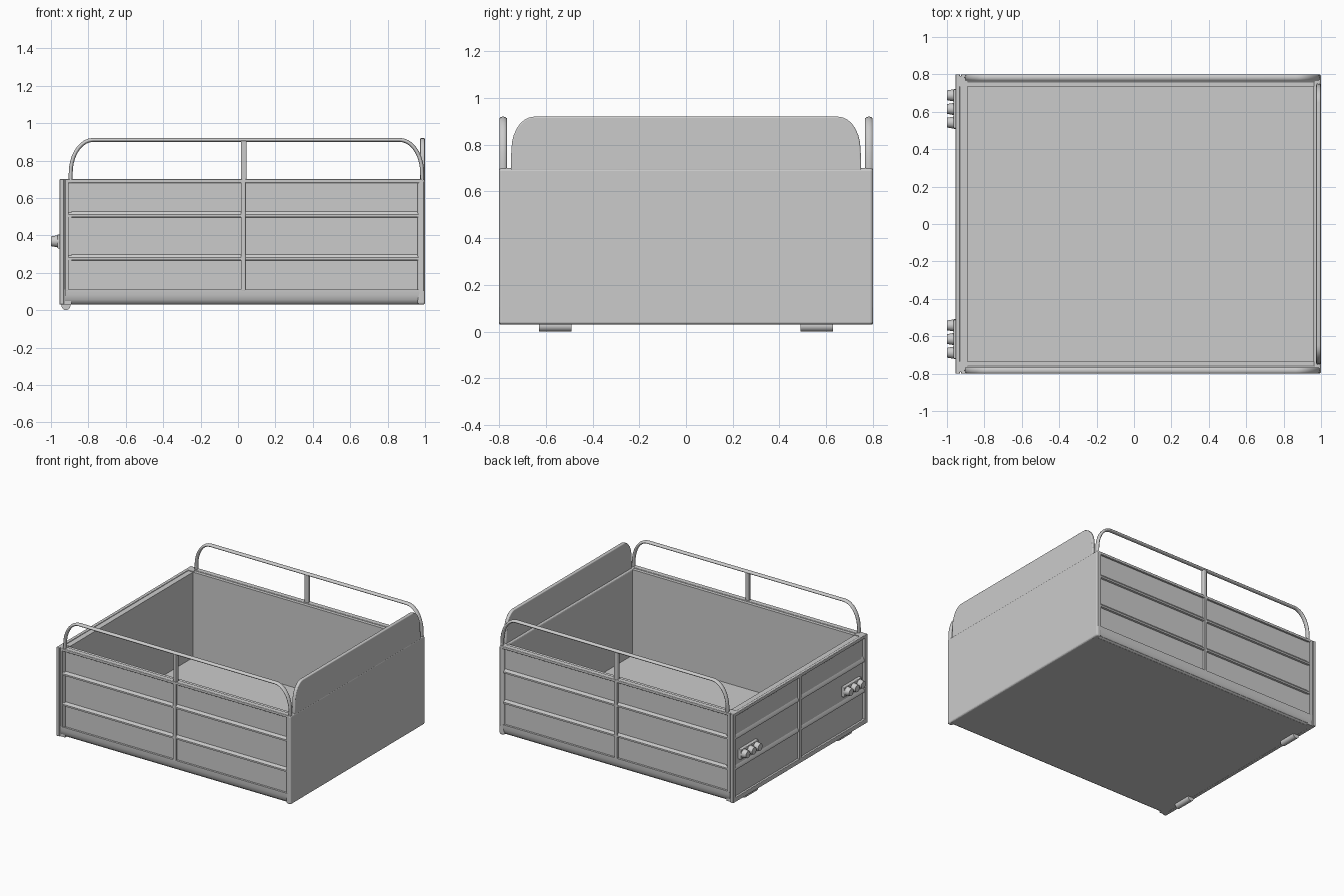
import bpy, bmesh, math
from mathutils import Matrix, Vector

if "Cube" in bpy.data.objects:
    bpy.data.objects.remove(bpy.data.objects["Cube"])


def finish(name, bm, bevel=0, mirror=False, smooth=True):
    bmesh.ops.recalc_face_normals(bm, faces=bm.faces)
    me = bpy.data.meshes.new(name)
    bm.to_mesh(me)
    bm.free()
    ob = bpy.data.objects.new(name, me)
    bpy.context.collection.objects.link(ob)
    if smooth:
        bpy.ops.object.select_all(action='DESELECT')
        ob.select_set(True)
        bpy.context.view_layer.objects.active = ob
        bpy.ops.object.shade_smooth_by_angle(angle=math.radians(35))
    if bevel:
        m = ob.modifiers.new("Bevel", 'BEVEL')
        m.width, m.segments = bevel, 3
    if mirror:
        m = ob.modifiers.new("Mirror", 'MIRROR')
        m.use_axis = (False, True, False)
    return ob


def box(name, lo, hi, bevel=0, mirror=False):
    lo, hi = Vector(lo), Vector(hi)
    bm = bmesh.new()
    bmesh.ops.create_cube(bm, size=1)
    for v in bm.verts:
        v.co = (lo + hi) / 2 + v.co * (hi - lo)
    return finish(name, bm, bevel, mirror, smooth=False)


def prism(name, pts, axis, a, b, mirror=False, bevel=0):
    """Extrude a profile along x (pts are y,z) or along y (pts are x,z)."""
    def place(p, t):
        return (t, p[0], p[1]) if axis == 'x' else (p[0], t, p[1])
    bm = bmesh.new()
    f = bm.faces.new([bm.verts.new(place(p, a)) for p in pts])
    g = bmesh.ops.extrude_face_region(bm, geom=[f])
    shift = (b - a, 0, 0) if axis == 'x' else (0, b - a, 0)
    bmesh.ops.translate(bm, vec=shift, verts=[v for v in g['geom'] if isinstance(v, bmesh.types.BMVert)])
    return finish(name, bm, bevel, mirror)


# Floor and front bulkhead
box("floor", (-0.93, -0.77, 0.03), (0.98, 0.77, 0.05))
box("bulkhead", (0.96, -0.80, 0.03), (1.0, 0.80, 0.70), 0.012)

# Side walls: recessed panel, frame bars and sill
box("side_panel", (-0.92, 0.735, 0.04), (0.98, 0.785, 0.695), mirror=True)
box("side_top_bar", (-0.925, 0.76, 0.68), (0.99, 0.80, 0.70), 0.004, True)
sill = [(0.74, 0.03), (0.768, 0.03), (0.783, 0.038), (0.793, 0.055), (0.799, 0.08), (0.80, 0.11), (0.74, 0.11)]
prism("side_sill", sill, 'x', -0.925, 0.99, True)
for label, x0, x1 in (("rear", -0.925, -0.905), ("middle", 0.015, 0.04), ("front", 0.975, 0.995)):
    box("side_post_" + label, (x0, 0.76, 0.10), (x1, 0.80, 0.69), 0.004, True)

# Tailgate: recessed panel and frame
box("tailgate_panel", (-0.94, -0.75, 0.04), (-0.89, 0.75, 0.695))
box("rear_corner", (-0.935, 0.735, 0.03), (-0.89, 0.79, 0.70), mirror=True)
box("tailgate_top_bar", (-0.955, -0.80, 0.675), (-0.93, 0.80, 0.70), 0.004)
box("tailgate_bottom_bar", (-0.955, -0.80, 0.03), (-0.93, 0.80, 0.065), 0.004)
box("tailgate_middle_post", (-0.955, -0.015, 0.05), (-0.93, 0.015, 0.69), 0.004)
box("tailgate_end_post", (-0.955, 0.77, 0.05), (-0.93, 0.80, 0.69), 0.004, True)

# Horizontal stiffening ribs on the sides and tailgate
for i, z in enumerate((0.265, 0.495)):
    sec = ((0, 0), (1, 0.004), (1, 0.016), (0, 0.04))
    prism(f"side_rib_{i}", [(0.78 + 0.018 * u, z + v) for u, v in sec], 'x', -0.91, 0.98, True)
    prism(f"tailgate_rib_{i}", [(-0.935 - 0.016 * u, z + v) for u, v in sec], 'y', -0.78, 0.78)

# Raised headboard with rounded shoulders
half = [(0.75, 0.69), (0.75, 0.73)]
for i in range(8):
    t = i / 7 * math.pi / 2
    half.append((0.65 + 0.097 * math.cos(t), 0.78 + 0.14 * math.sin(t)))
outline = half + [(-y, z) for y, z in reversed(half)]
prism("headboard", outline, 'x', 0.974, 0.999, bevel=0.006)

# Side hand rails: bent flattened tube plus a middle support
path = [(-0.895, 0.69), (-0.895, 0.72)]
for i in range(1, 10):
    t = i / 9 * math.pi / 2
    path.append((-0.775 - 0.12 * math.cos(t), 0.73 + 0.18 * math.sin(t)))
path += [(0.09 - x, z) for x, z in reversed(path)]
for side, y in (("right", -0.783), ("left", 0.783)):
    cu = bpy.data.curves.new("rail_" + side, 'CURVE')
    cu.dimensions = '3D'
    cu.bevel_depth, cu.bevel_resolution, cu.use_fill_caps = 0.0105, 3, True
    sp = cu.splines.new('POLY')
    sp.points.add(len(path) - 1)
    for p, (x, z) in zip(sp.points, path):
        p.co = (x, 0, z, 1)
    sp.use_smooth = True
    ob = bpy.data.objects.new("rail_" + side, cu)
    ob.location.y, ob.scale.y = y, 1.6
    bpy.context.collection.objects.link(ob)
box("rail_support", (0.015, 0.768, 0.69), (0.045, 0.797, 0.908), 0.006, True)


# Tail lamps and hinge rollers
def cyl(name, centre, r1, r2, depth, rot, segs=20):
    bm = bmesh.new()
    bmesh.ops.create_cone(bm, cap_ends=True, segments=segs, radius1=r1, radius2=r2, depth=depth,
                          matrix=Matrix.Translation(centre) @ rot)
    finish(name, bm, mirror=True)


box("lamp_plate", (-0.965, 0.51, 0.33), (-0.935, 0.72, 0.405), 0.004, True)
for i, y in enumerate((0.542, 0.615, 0.688)):
    cyl(f"lamp_{i}", (-0.977, y, 0.368), 0.034, 0.026, 0.046, Matrix.Rotation(-math.pi / 2, 4, 'Y'))
cyl("hinge_roller", (-0.92, 0.56, 0.024), 0.024, 0.024, 0.14, Matrix.Rotation(math.pi / 2, 4, 'X'))
